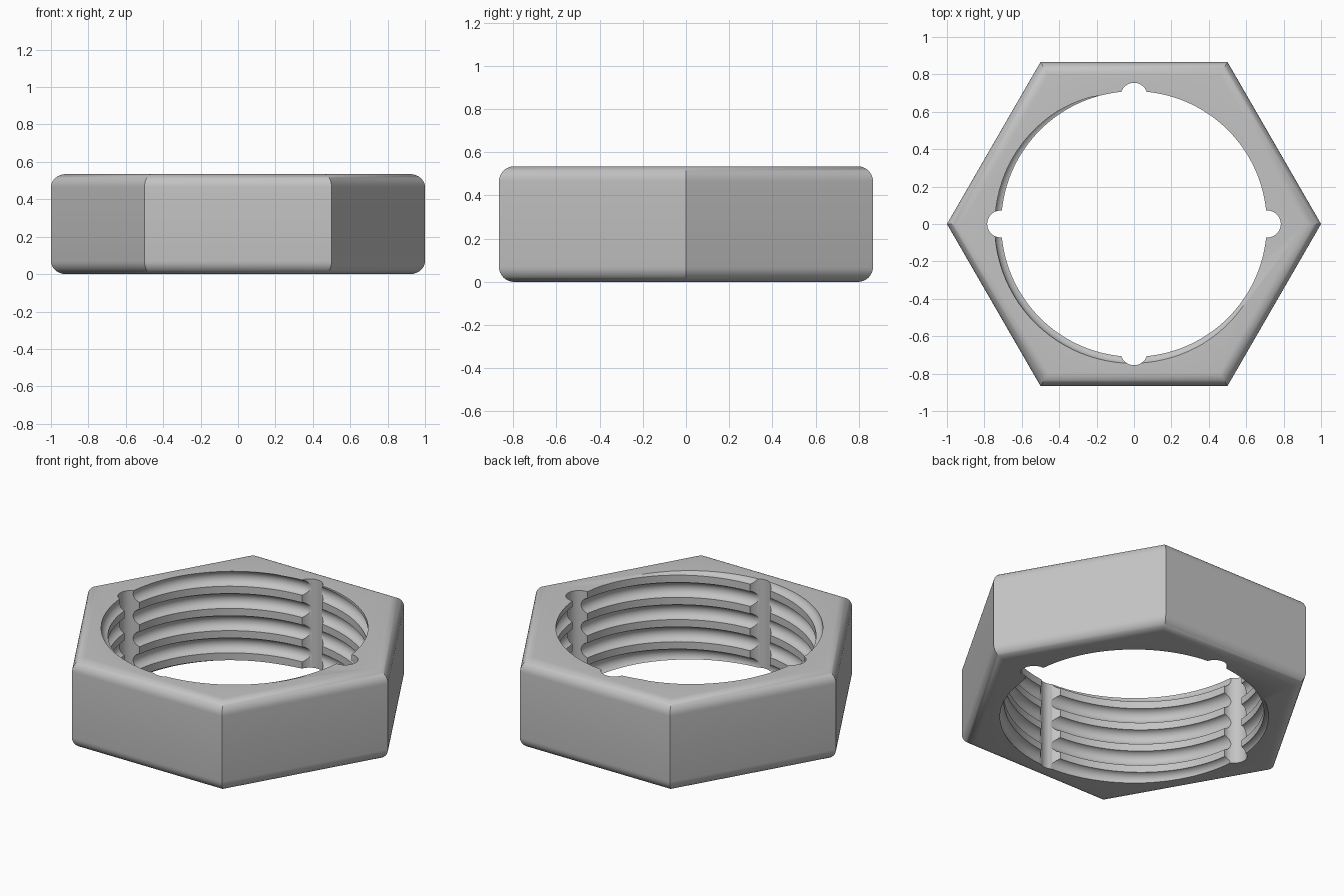
import bpy, bmesh
from math import sin, cos, pi, radians

cube = bpy.data.objects.get("Cube")
if cube:
    bpy.data.objects.remove(cube, do_unlink=True)

HEIGHT, FILLET, BORE = 0.535, 0.07, 0.71
PITCH, GROOVE = HEIGHT / 4, 0.046

steel = bpy.data.materials.new("grey_steel")
steel.use_nodes = True
grey = (0.55, 0.55, 0.55, 1)
steel.diffuse_color = grey
steel.node_tree.nodes["Principled BSDF"].inputs["Base Color"].default_value = grey


def loft(name, rings):
    """Solid skinned over a list of equal rings, capped at both ends."""
    bm = bmesh.new()
    loops = [[bm.verts.new(p) for p in ring] for ring in rings]
    n = len(loops[0])
    for a, b in zip(loops, loops[1:]):
        for i in range(n):
            j = (i + 1) % n
            bm.faces.new((a[i], a[j], b[j], b[i]))
    bm.faces.new(loops[0][::-1])
    bm.faces.new(loops[-1])
    bmesh.ops.recalc_face_normals(bm, faces=bm.faces)
    mesh = bpy.data.meshes.new(name)
    bm.to_mesh(mesh)
    bm.free()
    mesh.materials.append(steel)
    obj = bpy.data.objects.new(name, mesh)
    bpy.context.collection.objects.link(obj)
    return obj


def circle(radius, z, sides, x=0, y=0):
    return [(x + radius * cos(2 * pi * i / sides),
             y + radius * sin(2 * pi * i / sides), z) for i in range(sides)]


def cut(target, cutter):
    cutter.hide_render = True
    mod = target.modifiers.new(cutter.name, 'BOOLEAN')
    mod.operation, mod.solver, mod.object = 'DIFFERENCE', 'EXACT', cutter
    bpy.context.view_layer.objects.active = target
    bpy.ops.object.modifier_apply(modifier=mod.name)
    bpy.data.objects.remove(cutter, do_unlink=True)


# Hexagonal body with rounded top and bottom rims
STEPS = 8
quarter = [radians(90) * k / STEPS for k in range(STEPS + 1)]
inset = 2 / 3 ** 0.5 * FILLET
lower = [(1 - inset * (1 - sin(a)), FILLET * (1 - cos(a))) for a in quarter]
upper = [(r, HEIGHT - z) for r, z in reversed(lower)]
nut = loft("hex_nut", [circle(r, z, 6) for r, z in lower + upper])

# Round bore
cut(nut, loft("bore", [circle(BORE, z, 144) for z in (-0.2, HEIGHT + 0.2)]))

# Right-handed helical thread groove with a round section
TURN, SIDES = 96, 20
helix = []
for k in range(-TURN, 5 * TURN + 1):
    t = k / TURN
    angle = 2 * pi * t + radians(225.7)
    ring = []
    for i in range(SIDES):
        s = 2 * pi * i / SIDES
        r = 0.702 + GROOVE * cos(s)
        ring.append((r * cos(angle), r * sin(angle), PITCH * t + GROOVE * sin(s)))
    helix.append(ring)
cut(nut, loft("thread_groove", helix))

# Four round notches down the bore
for side in (-1, 1):
    for x, y in ((0.713 * side, 0), (0, 0.683 * side)):
        cut(nut, loft("notch", [circle(0.072, z, 32, x, y)
                                for z in (-0.21, HEIGHT + 0.21)]))

# Smooth curved walls, crisp edges
bpy.ops.object.select_all(action='DESELECT')
nut.select_set(True)
bpy.context.view_layer.objects.active = nut
bpy.ops.object.shade_smooth_by_angle(angle=radians(30))
